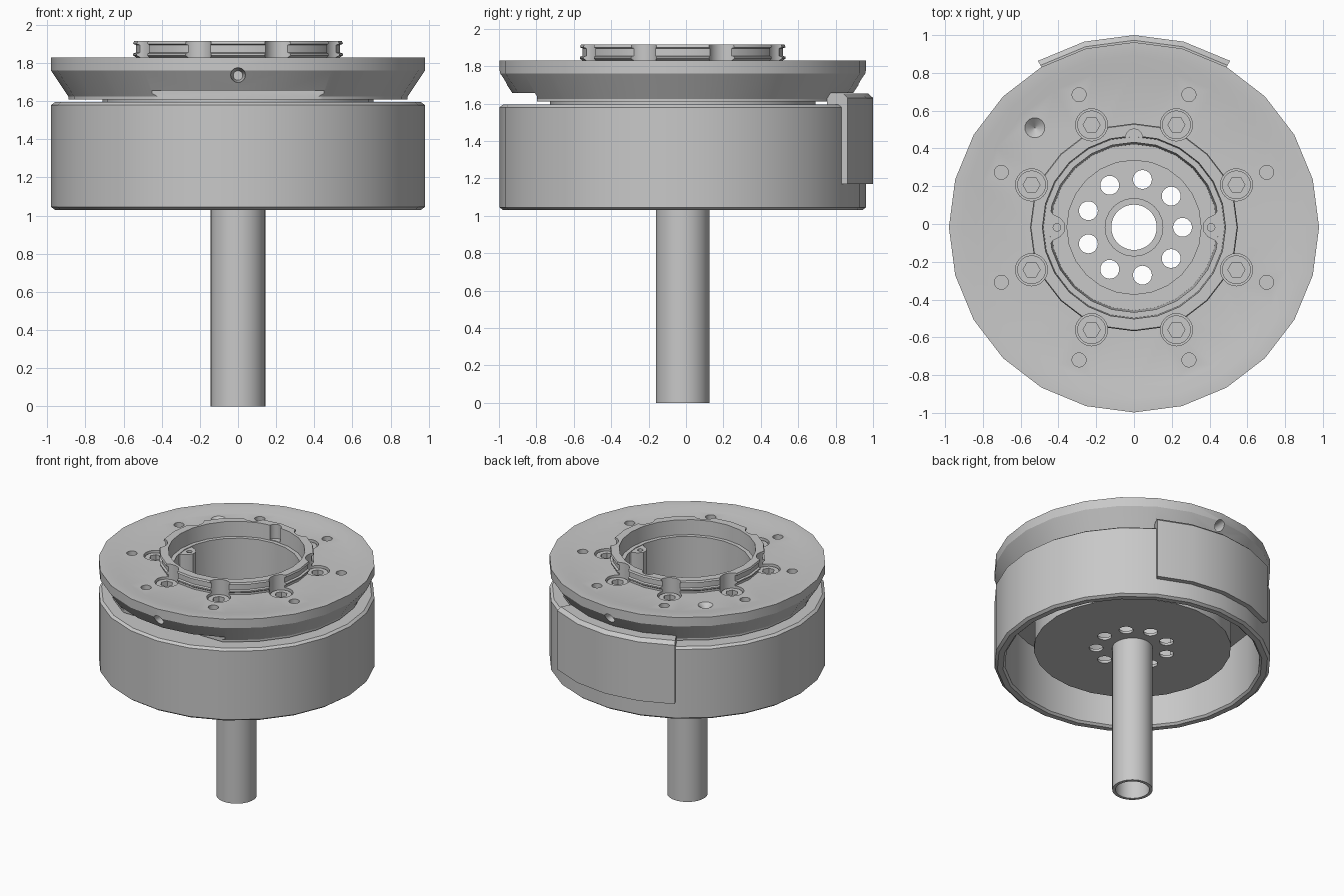
import bpy, bmesh
from math import sin, cos, pi, radians
from mathutils import Matrix

if "Cube" in bpy.data.objects:
    bpy.data.objects.remove(bpy.data.objects["Cube"])

CY = -0.0175  # rotation axis offset in y
GREY = (0.58, 0.58, 0.58, 1)
steel = bpy.data.materials.new("steel_grey")
steel.use_nodes = True
steel.diffuse_color = GREY
steel.node_tree.nodes["Principled BSDF"].inputs["Base Color"].default_value = GREY


def make(name, bm):
    bmesh.ops.recalc_face_normals(bm, faces=bm.faces[:])
    mesh = bpy.data.meshes.new(name)
    bm.to_mesh(mesh)
    bm.free()
    obj = bpy.data.objects.new(name, mesh)
    bpy.context.collection.objects.link(obj)
    obj.location.y = CY
    mesh.materials.append(steel)
    return obj


def select(obj):
    bpy.ops.object.select_all(action='DESELECT')
    obj.select_set(True)
    bpy.context.view_layer.objects.active = obj


def smooth(obj):
    select(obj)
    bpy.ops.object.shade_smooth_by_angle(angle=radians(25))


def lathe(name, profile, segments, start=0.0, sweep=2 * pi):
    """Revolve a closed (radius, z) profile; partial sweeps get end caps."""
    bm = bmesh.new()
    full = sweep > 6.28
    rings = []
    for i in range(segments if full else segments + 1):
        a = start + sweep * i / segments
        rings.append([bm.verts.new((r * cos(a), r * sin(a), z)) for r, z in profile])
    n = len(profile)
    for i in range(segments):
        p, q = rings[i], rings[(i + 1) % len(rings)]
        for j in range(n):
            k = (j + 1) % n
            bm.faces.new((p[j], q[j], q[k], p[k]))
    if not full:
        bm.faces.new(rings[0])
        bm.faces.new(rings[-1])
    return make(name, bm)


def cylinder(bm, x, y, z0, z1, r, segments=24, r_low=None, turn=0.0):
    bmesh.ops.create_cone(
        bm, cap_ends=True, segments=segments, radius1=r if r_low is None else r_low,
        radius2=r, depth=z1 - z0,
        matrix=Matrix.Translation((x, y, (z0 + z1) / 2)) @ Matrix.Rotation(turn, 4, 'Z'))


def around(count, radius, first=0.0):
    return [(radius * cos(first + 2 * pi * i / count),
             radius * sin(first + 2 * pi * i / count)) for i in range(count)]


def cut(obj, bm):
    cutter = make("cutter", bm)
    cutter.hide_render = True
    bpy.context.view_layer.update()
    mod = obj.modifiers.new("cut", 'BOOLEAN')
    mod.operation, mod.solver, mod.object = 'DIFFERENCE', 'EXACT', cutter
    select(obj)
    bpy.ops.object.modifier_apply(modifier=mod.name)
    bpy.data.objects.remove(cutter)


# Rotor: drum, hollow underside, narrow neck, flared upper disc, collar and deep well
rotor = lathe("rotor", [
    (.13, 1.16), (.70, 1.16), (.70, 1.50), (.905, 1.50), (.905, 1.045), (.92, 1.03),
    (.96, 1.03), (.98, 1.045), (.98, 1.58), (.96, 1.595), (.71, 1.595), (.71, 1.61),
    (.89, 1.61), (.89, 1.625), (.98, 1.76), (.98, 1.83), (.91, 1.83), (.84, 1.815),
    (.535, 1.815), (.535, 1.83), (.55, 1.84), (.55, 1.85), (.535, 1.855),
    (.535, 1.895), (.55, 1.90), (.545, 1.915), (.485, 1.915), (.48, 1.80),
    (.45, 1.80), (.44, 1.19), (.355, 1.19), (.355, 1.18), (.155, 1.18), (.155, 1.19),
    (.13, 1.19)], 24)

BOLTS = around(8, .587, pi / 8)
bm = bmesh.new()
for x, y in BOLTS:                              # bolt counterbores
    cylinder(bm, x, y, 1.73, 2.0, .085)
for x, y in around(8, .76, pi / 8):             # dowel holes
    cylinder(bm, x, y, 1.70, 2.0, .037)
for x, y in around(9, .257):                    # web holes
    cylinder(bm, x, y, 1.1, 1.4, .05)
cylinder(bm, -.525, .527, 1.77, 1.83, .07, r_low=0.001)   # drilled dimple
cylinder(bm, 0, .475, 1.805, 2.0, .045)         # collar keyway
for side in (-1, 1):
    # tapered radial holes in the flared edge
    bmesh.ops.create_cone(bm, cap_ends=True, segments=24, radius1=.025, radius2=.046,
                          depth=.2, matrix=Matrix.Translation((0, side * .93, 1.735))
                          @ Matrix.Rotation(-side * pi / 2, 4, 'X'))
    # front and back notches in the lower lip
    bmesh.ops.create_cube(bm, size=1, matrix=Matrix.Translation((0, side * .98, 1.6275))
                          @ Matrix.Diagonal((.9, .4, .06, 1)))
cut(rotor, bm)
smooth(rotor)

# Hollow shaft
shaft = lathe("shaft", [(.12, 0), (.143, 0), (.143, 1.19), (.12, 1.19)], 48)
smooth(shaft)

# Curved plate on the back of the drum, with an inward top flange
plate = lathe("back_plate", [
    (.96, 1.17), (1.0175, 1.17), (1.0175, 1.63), (.99, 1.655), (.89, 1.655),
    (.89, 1.59), (.96, 1.59)], 4, start=pi / 3, sweep=pi / 3)
smooth(plate)

# Socket head bolts
bm = bmesh.new()
for x, y in BOLTS:
    cylinder(bm, x, y, 1.72, 1.80, .076)
bolts = make("bolts", bm)
bm = bmesh.new()
for x, y in BOLTS:
    cylinder(bm, x, y, 1.76, 1.85, .045, 6, turn=pi / 6)
cut(bolts, bm)
smooth(bolts)

# Two flared ears on the well wall, each with a small pin hole
bm = bmesh.new()
outline = [(.46, .12), (.43, .07), (.39, .05), (.365, .02)]
for side in (-1, 1):
    points = outline + [(x, -y) for x, y in reversed(outline)]
    base = bm.faces.new([bm.verts.new((side * x, y, 1.19)) for x, y in points])
    grown = bmesh.ops.extrude_face_region(bm, geom=[base])["geom"]
    bmesh.ops.translate(bm, vec=(0, 0, .605),
                        verts=[g for g in grown if isinstance(g, bmesh.types.BMVert)])
ears = make("well_ears", bm)
bm = bmesh.new()
for side in (-1, 1):
    cylinder(bm, side * .408, 0, 1.70, 1.85, .02, 16)
cut(ears, bm)
smooth(ears)
